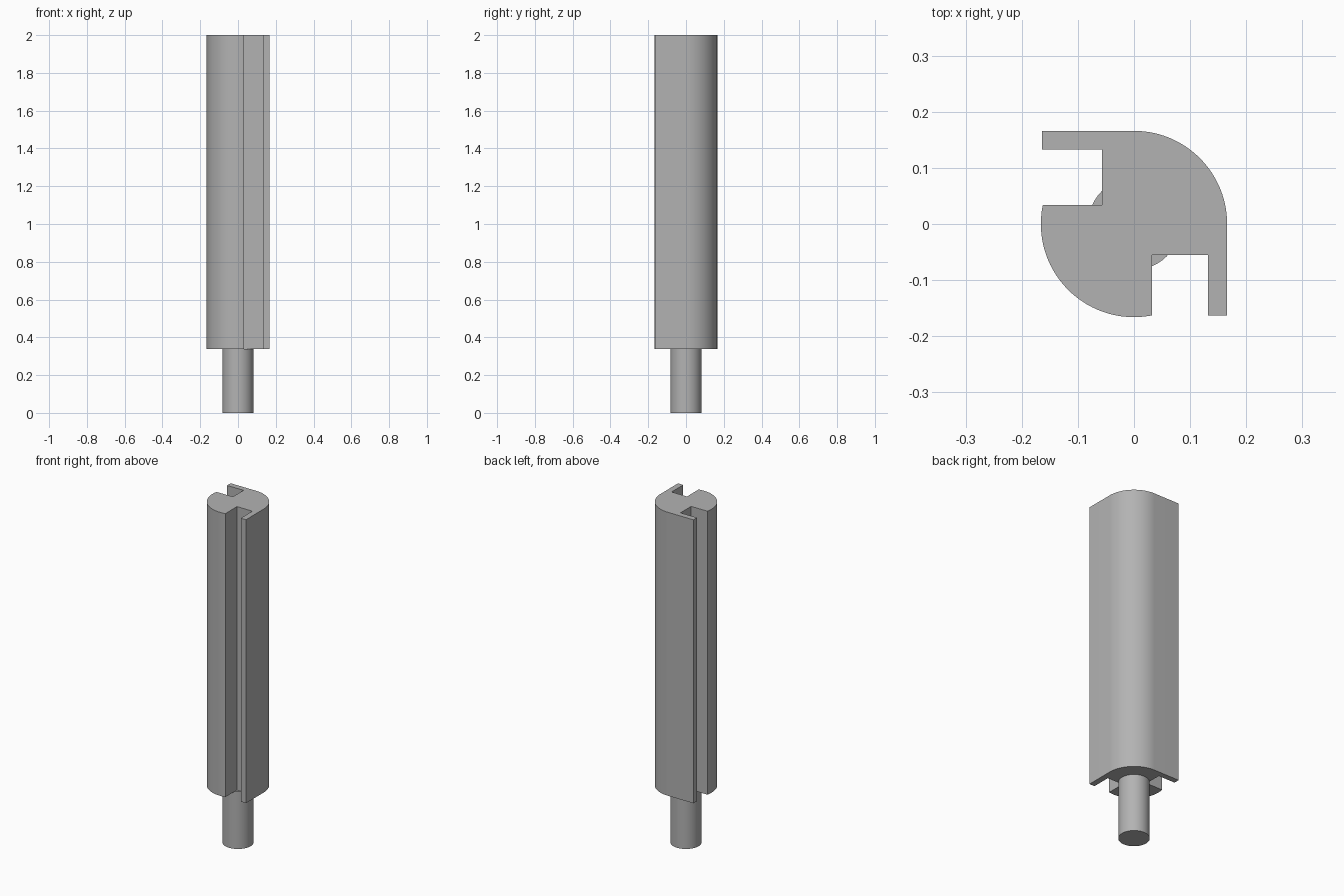
import bpy, bmesh
from math import sin, cos, radians

cube = bpy.data.objects.get("Cube")
if cube:
    bpy.data.objects.remove(cube, do_unlink=True)

R = 0.166          # body radius
SHAFT_R = 0.082
BODY_Z, TOP_Z = 0.337, 2.0

grey = bpy.data.materials.new("plain_grey")
grey.use_nodes = True
colour = (0.45, 0.45, 0.45, 1)
grey.diffuse_color = colour
grey.node_tree.nodes["Principled BSDF"].inputs["Base Color"].default_value = colour


def arc(radius, start, end, steps):
    angles = [radians(start + (end - start) * i / steps) for i in range(steps + 1)]
    return [(radius * cos(a), radius * sin(a)) for a in angles]


def extrude_profile(name, points, z0, z1):
    bm = bmesh.new()
    base = bm.faces.new([bm.verts.new((x, y, z0)) for x, y in points])
    top = bmesh.ops.extrude_face_region(bm, geom=[base], use_keep_orig=True)["geom"]
    verts = [v for v in top if isinstance(v, bmesh.types.BMVert)]
    bmesh.ops.translate(bm, verts=verts, vec=(0, 0, z1 - z0))
    bmesh.ops.recalc_face_normals(bm, faces=bm.faces[:])
    mesh = bpy.data.meshes.new(name)
    bm.to_mesh(mesh)
    bm.free()
    mesh.materials.append(grey)
    obj = bpy.data.objects.new(name, mesh)
    bpy.context.collection.objects.link(obj)
    bpy.ops.object.select_all(action="DESELECT")
    obj.select_set(True)
    bpy.context.view_layer.objects.active = obj
    bpy.ops.object.shade_smooth_by_angle(angle=radians(30))
    return obj


# Slotted body: two round sides, two L-shaped slots and two thin flanges
back_slot = [(-0.164, R), (-0.164, 0.133), (-0.057, 0.133), (-0.057, 0.034)]
front_slot = [(0.032, -0.055), (0.132, -0.055), (0.132, -0.163), (R, -0.163)]
profile = arc(R, 0, 90, 24) + back_slot + arc(R, 168.2, 281.1, 30) + front_slot
extrude_profile("slotted_body", profile, BODY_Z, TOP_Z)

# Round shaft under the body
extrude_profile("shaft", arc(SHAFT_R, 0, 352.5, 47), 0, BODY_Z)
